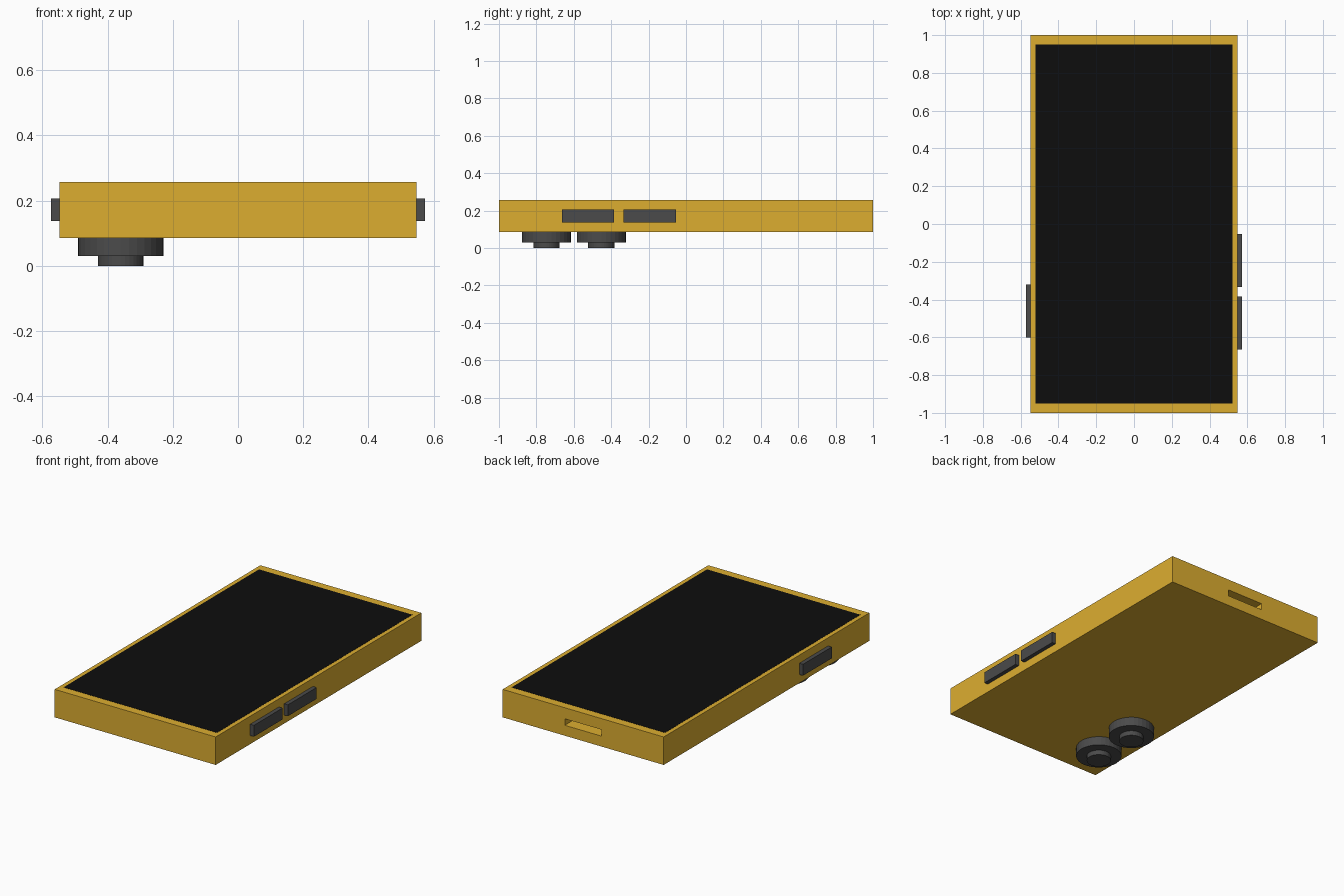
import bpy

if "Cube" in bpy.data.objects:
    bpy.data.objects.remove(bpy.data.objects["Cube"])


def material(name, rgb):
    m = bpy.data.materials.new(name)
    m.diffuse_color = (*rgb, 1)
    m.use_nodes = True
    m.node_tree.nodes["Principled BSDF"].inputs["Base Color"].default_value = m.diffuse_color
    return m


yellow = material("yellow_case", (0.72, 0.42, 0.03))
grey = material("dark_grey", (0.07, 0.07, 0.07))
black = material("black_glass", (0.004, 0.004, 0.004))


def box(name, x, y, z, mat=None):
    """Box from (min, max) ranges on each axis."""
    spans = (x, y, z)
    bpy.ops.mesh.primitive_cube_add(size=1, location=[(a + b) / 2 for a, b in spans])
    ob = bpy.context.object
    ob.name = name
    ob.scale = [b - a for a, b in spans]
    bpy.ops.object.transform_apply(location=False, rotation=False, scale=True)
    if mat:
        ob.data.materials.append(mat)
    return ob


def disc(name, x, y, r, z0, z1):
    bpy.ops.mesh.primitive_cylinder_add(vertices=32, radius=r, depth=z1 - z0,
                                        location=(x, y, (z0 + z1) / 2))
    ob = bpy.context.object
    ob.name = name
    ob.data.materials.append(grey)


# Case with a charging slot cut in the back end
W, Z0, Z1 = 0.548, 0.085, 0.257
case = box("case", (-W, W), (-1, 1), (Z0, Z1), yellow)
cutter = box("slot_cutter", (-0.125, 0.125), (0.9, 1.1), (0.149, 0.189), yellow)
cutter.hide_render = True
cut = case.modifiers.new("slot", 'BOOLEAN')
cut.operation = 'DIFFERENCE'
cut.solver = 'EXACT'
cut.object = cutter
bpy.context.view_layer.objects.active = case
bpy.ops.object.modifier_apply(modifier=cut.name)
bpy.data.objects.remove(cutter)

# Screen, practically flush with the case top
box("screen", (-0.522, 0.522), (-0.95, 0.95), (Z1 - 0.01, Z1 + 0.001), black)

# Side buttons: two on the right, one on the left
for name, side, y in (("right_button_front", 1, -0.524),
                      ("right_button_rear", 1, -0.193),
                      ("left_button", -1, -0.46)):
    x = sorted((side * (W - 0.01), side * 0.573))
    box(name, x, (y - 0.14, y + 0.14), (0.137, 0.207), grey)

# Two stepped camera lenses on the underside
for name, y in (("front_camera", -0.746), ("rear_camera", -0.453)):
    disc(name + "_ring", -0.36, y, 0.131, 0.03, Z0 + 0.01)
    disc(name + "_lens", -0.36, y, 0.07, 0, 0.04)
